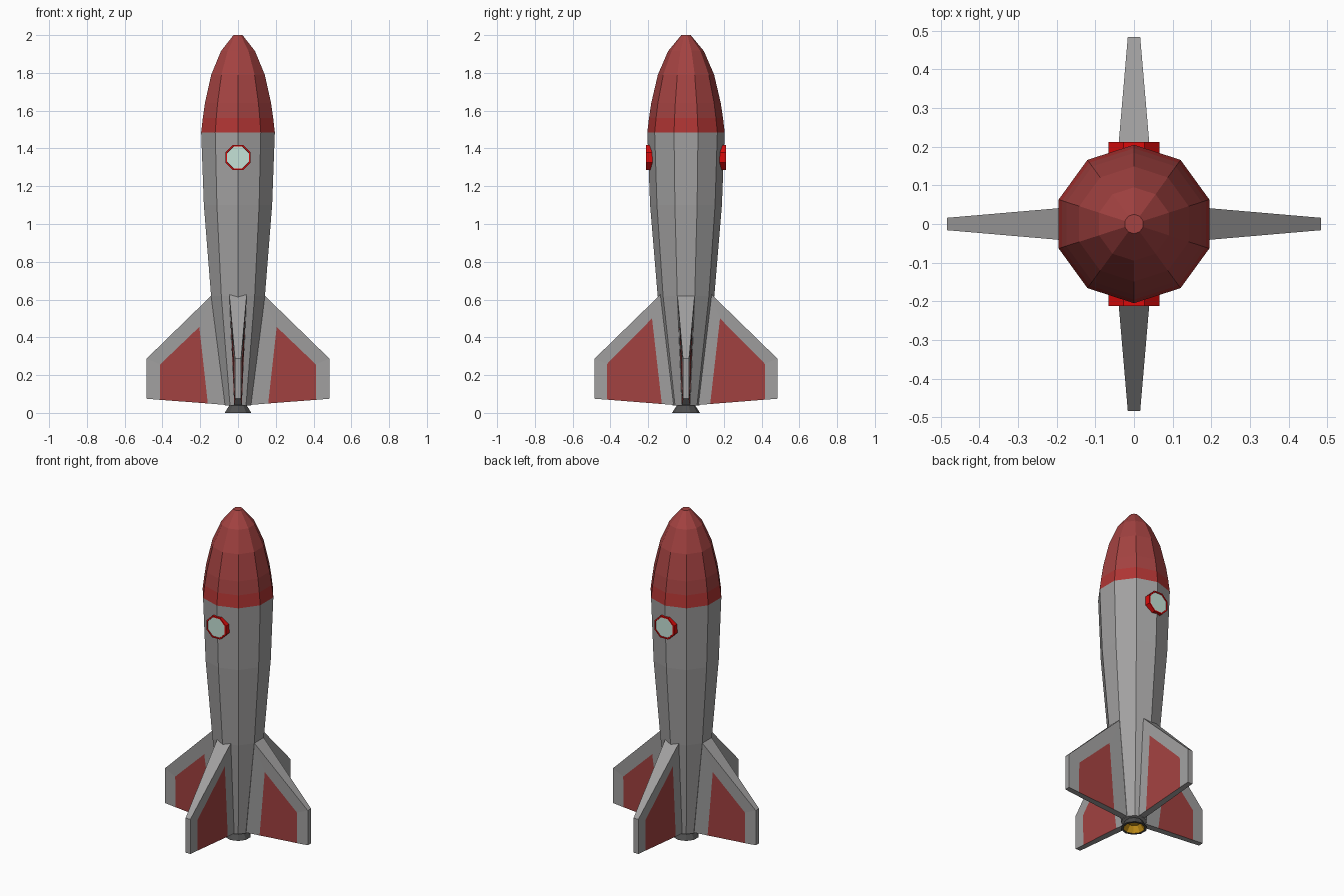
import bpy, bmesh, math

if "Cube" in bpy.data.objects:
    bpy.data.objects.remove(bpy.data.objects["Cube"])


def material(name, rgb):
    m = bpy.data.materials.new(name)
    m.diffuse_color = (*rgb, 1)
    m.use_nodes = True
    m.node_tree.nodes["Principled BSDF"].inputs["Base Color"].default_value = m.diffuse_color
    return m


GREY = material("hull_grey", (0.36, 0.355, 0.355))
RED = material("dull_red", (0.37, 0.055, 0.053))
BAND = material("warm_red", (0.43, 0.035, 0.033))
BRIGHT = material("bright_red", (0.72, 0.003, 0.003))
GLASS = material("pale_glass", (0.56, 0.76, 0.68))
DARK = material("dark_metal", (0.08, 0.08, 0.08))
GOLD = material("nozzle_gold", (0.62, 0.31, 0.01))


def finish(name, bm, mats):
    bmesh.ops.recalc_face_normals(bm, faces=bm.faces)
    me = bpy.data.meshes.new(name)
    bm.to_mesh(me)
    bm.free()
    for m in mats:
        me.materials.append(m)
    ob = bpy.data.objects.new(name, me)
    bpy.context.collection.objects.link(ob)
    return ob


def lathe(name, profile, sides, mats, rule, turn=0.0):
    """Faceted solid from (radius, z) pairs; rule(segment) gives the material slot."""
    bm = bmesh.new()
    rings = []
    for r, z in profile:
        angles = [turn + 2 * math.pi * i / sides for i in range(sides)]
        rings.append([bm.verts.new((r * math.cos(a), r * math.sin(a), z)) for a in angles])
    for s in range(len(rings) - 1):
        lo, hi = rings[s], rings[s + 1]
        for i in range(sides):
            j = (i + 1) % sides
            bm.faces.new((lo[i], lo[j], hi[j], hi[i])).material_index = rule(s)
    bm.faces.new(rings[0][::-1]).material_index = rule(0)
    bm.faces.new(rings[-1]).material_index = rule(len(rings) - 2)
    return finish(name, bm, mats)


# Hull and nose: ten sides, a vertex facing the front
hull = [(0.072, 0.04), (0.15, 0.62), (0.19, 1.10), (0.205, 1.485), (0.196, 1.56),
        (0.184, 1.64), (0.149, 1.79), (0.095, 1.915), (0.025, 2.0)]
lathe("hull", hull, 10, [GREY, BAND, RED],
      lambda s: 0 if s < 3 else (1 if s == 3 else 2), -math.pi / 2)

# Exhaust nozzle: dark flared outside, gold inside
nozzle = [(0.045, 0.06), (0.045, 0.045), (0.074, 0.0), (0.06, 0.0), (0.035, 0.035)]
lathe("nozzle", nozzle, 10, [DARK, GOLD], lambda s: 0 if s < 3 else 1, -math.pi / 2)


# Fins: tapered plates with a red panel on each side
def fin(name, angle, panel):
    outline = [(0.125, 0.637), (0.484, 0.287), (0.484, 0.075), (0.05, 0.041)]

    def half_thickness(r, z):
        root = 0.02 + 0.027 * min(1, max(0, (z - 0.04) / 0.6))
        t = min(1, (r - 0.125) / 0.359) if r > 0.125 else 0
        return root + (0.016 - root) * t

    bm = bmesh.new()
    c, s = math.cos(angle), math.sin(angle)
    sides = []
    for sign in (-1, 1):
        v = []
        for r, z in outline + panel:
            w = sign * half_thickness(r, z)
            v.append(bm.verts.new((r * c - w * s, r * s + w * c, z)))
        for f in ((0, 1, 5, 4), (1, 2, 6, 5), (0, 4, 7, 3)):
            bm.faces.new([v[i] for i in f])
        bm.faces.new(v[4:8]).material_index = 1
        sides.append(v)
    rim = [0, 1, 2, 6, 7, 3]
    for i, j in zip(rim, rim[1:] + rim[:1]):
        bm.faces.new((sides[0][i], sides[0][j], sides[1][j], sides[1][i]))
    finish(name, bm, [GREY, RED])


side_panel = [(0.205, 0.455), (0.412, 0.257), (0.412, 0.069), (0.16, 0.05)]
front_panel = [(0.18, 0.50), (0.417, 0.26), (0.417, 0.07), (0.128, 0.047)]
for k, name in enumerate(("right_fin", "back_fin", "left_fin", "front_fin")):
    fin(name, k * math.pi / 2, front_panel if k % 2 else side_panel)

# Round windows, front and back: octagonal red frame with a glass face
for name, turn in (("front_window", 0), ("back_window", math.pi)):
    ob = lathe(name, [(0.071, 0.15), (0.071, 0.212), (0.063, 0.212), (0.062, 0.209)], 8,
               [BRIGHT, GLASS], lambda s: 0, math.pi / 8)
    ob.data.polygons[-1].material_index = 1
    ob.rotation_euler = (math.pi / 2, 0, turn)
    ob.location.z = 1.352
